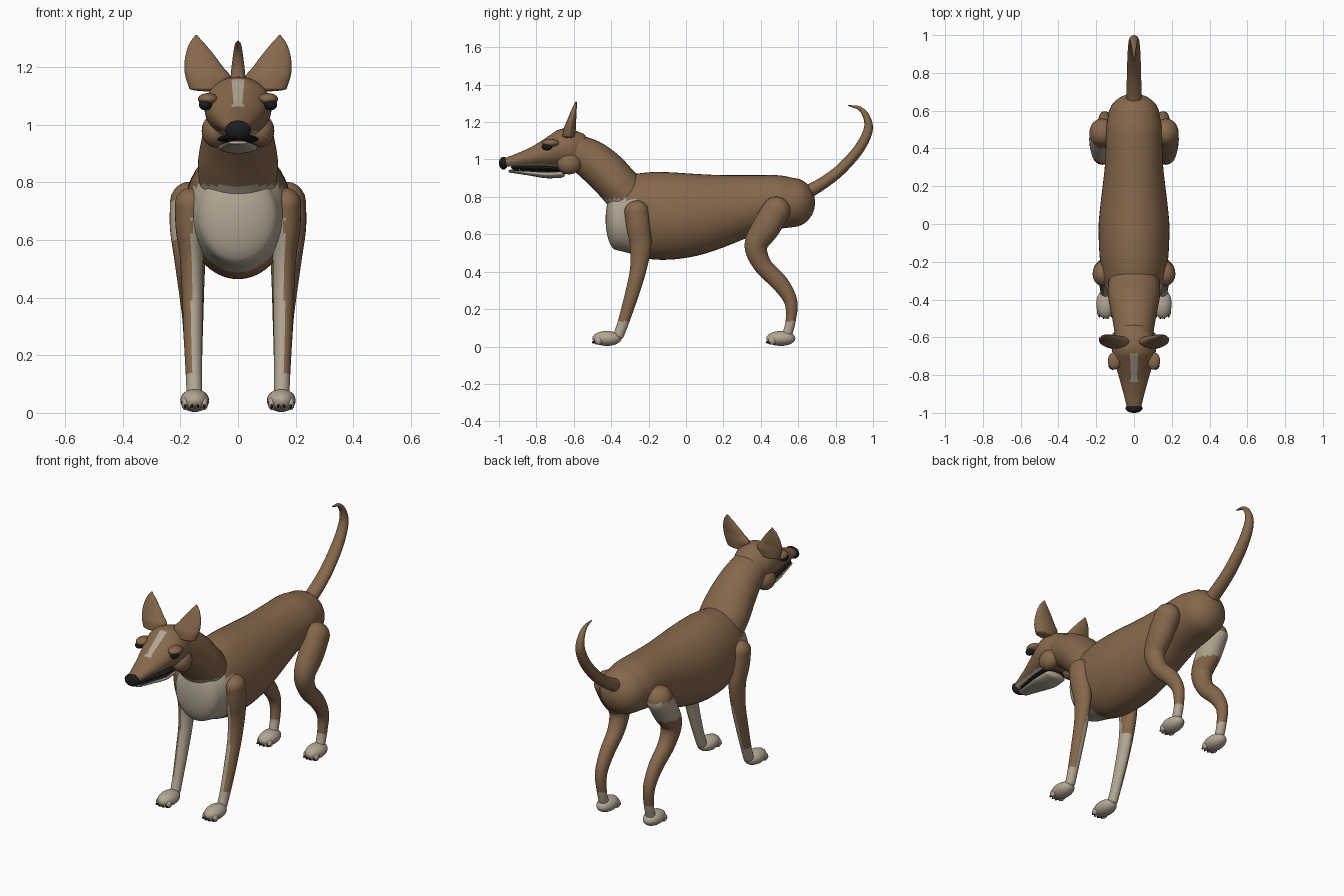
import bpy, bmesh, math
from mathutils import Vector, Matrix

cube = bpy.data.objects.get("Cube")
if cube:
    bpy.data.objects.remove(cube, do_unlink=True)


def material(name, r, g, b):
    m = bpy.data.materials.new(name)
    m.use_nodes = True
    m.diffuse_color = (r, g, b, 1)
    bsdf = m.node_tree.nodes["Principled BSDF"]
    bsdf.inputs["Base Color"].default_value = (r, g, b, 1)
    bsdf.inputs["Roughness"].default_value = 0.8
    return m


BROWN = material("brown fur", 0.24, 0.138, 0.072)
CREAM = material("cream fur", 0.45, 0.385, 0.295)
BLACK = material("black", 0.012, 0.012, 0.013)
X, Y, Z = Vector((1, 0, 0)), Vector((0, 1, 0)), Vector((0, 0, 1))


def finish(name, bm, mats, rule=None):
    """Turn a bmesh into a smooth object; rule picks the second material."""
    bmesh.ops.recalc_face_normals(bm, faces=bm.faces)
    for f in bm.faces:
        f.smooth = True
        if rule and rule(f.calc_center_median(), f.normal):
            f.material_index = 1
    mesh = bpy.data.meshes.new(name)
    bm.to_mesh(mesh)
    bm.free()
    for m in mats:
        mesh.materials.append(m)
    obj = bpy.data.objects.new(name, mesh)
    bpy.context.collection.objects.link(obj)
    return obj


def spline(pts, steps):
    """Resample rows of numbers with a Catmull-Rom curve."""
    rows = [Vector(p) for p in pts]
    rows = [2 * rows[0] - rows[1]] + rows + [2 * rows[-1] - rows[-2]]
    out = []
    for a, b, c, d in zip(rows, rows[1:], rows[2:], rows[3:]):
        for i in range(steps):
            t = i / steps
            out.append(0.5 * (2 * b + (c - a) * t + (2 * a - 5 * b + 4 * c - d) * t * t
                              + (3 * b - a - 3 * c + d) * t ** 3))
    return out + [rows[-2]]


def loft(name, pts, caps, mats, rule=None, flat=None, segs=32, steps=8):
    """Skin ellipses (x, y, z, half width, half depth) with domed ends."""
    rows = spline(pts, steps)
    rings = []
    for i, r in enumerate(rows):
        c = Vector(r[:3])
        ahead, back = rows[min(i + 1, len(rows) - 1)], rows[max(i - 1, 0)]
        t = flat or (Vector(ahead[:3]) - Vector(back[:3])).normalized()
        rings.append((c, t, r[3], r[4]))

    def dome(ring, depth):
        c, t, a, b = ring
        angles = [math.radians(k) for k in (15, 30, 45, 60, 73, 84)]
        return [(c + t * depth * math.sin(k), t, a * math.cos(k), b * math.cos(k)) for k in angles]

    rings = dome(rings[0], -caps[0])[::-1] + rings + dome(rings[-1], caps[1])
    bm = bmesh.new()
    loops = []
    for c, t, a, b in rings:
        u = (X - t * X.dot(t)).normalized()
        v = t.cross(u)
        loops.append([bm.verts.new(c + u * a * math.cos(k) + v * b * math.sin(k))
                      for k in (2 * math.pi * j / segs for j in range(segs))])
    for p, q in zip(loops, loops[1:]):
        for j in range(segs):
            k = (j + 1) % segs
            bm.faces.new((p[j], p[k], q[k], q[j]))
    bm.faces.new(loops[0])
    bm.faces.new(loops[-1])
    return finish(name, bm, mats, rule)


def ball(name, center, size, mat, segs=24):
    bm = bmesh.new()
    bmesh.ops.create_uvsphere(bm, u_segments=segs, v_segments=segs // 2, radius=1,
                              matrix=Matrix.Translation(center) @ Matrix.Diagonal((*size, 1)))
    return finish(name, bm, [mat])


def mid(rows):
    return [(0, *r) for r in rows]


def side(rows, s):
    return [(s * r[0], *r[1:]) for r in rows]


FUR = [BROWN, CREAM]

# Torso with a cream chest
loft("torso", mid([(-.37, .68, .138, .165), (-.3, .705, .162, .207), (-.2, .70, .179, .231),
                   (-.1, .698, .186, .234), (0, .70, .187, .226), (.1, .708, .178, .212),
                   (.2, .723, .166, .193), (.3, .743, .155, .173), (.4, .763, .15, .153),
                   (.5, .772, .148, .143), (.57, .77, .137, .132)]),
     (.06, .12), FUR, lambda c, n: c.y < -.26 and c.z < .79, flat=Y, segs=48)

# Neck
loft("neck", mid([(-.27, .76, .13, .12), (-.36, .86, .139, .112), (-.43, .935, .128, .112),
                  (-.51, 1.0, .113, .106), (-.6, 1.05, .1, .09)]),
     (.06, .04), FUR, lambda c, n: c.z < .79, segs=48)

# Head with a cream blaze and cream upper lip
loft("head", mid([(-.56, 1.05, .09, .092), (-.62, 1.056, .113, .108), (-.68, 1.056, .115, .104),
                  (-.74, 1.04, .1, .082), (-.82, 1.016, .077, .055), (-.9, .998, .055, .036),
                  (-.96, .987, .04, .024)]),
     (-.04, -.02), FUR,
     lambda c, n: (abs(c.x) < .0185 and -.835 < c.y < -.685 and n.z > .3)
     or (c.y < -.66 and c.z < .979), flat=Y, segs=64, steps=10)

# Jaw, mouth and nose
loft("lower_jaw", mid([(-.67, .924, .066, .022), (-.75, .921, .068, .021),
                       (-.85, .930, .05, .014), (-.93, .937, .033, .009)]),
     (-.025, -.02), [CREAM, BLACK], lambda c, n: n.z > .8, flat=Y)
loft("mouth", mid([(-.66, .948, .072, .012), (-.75, .952, .068, .014),
                   (-.85, .955, .049, .012), (-.92, .957, .034, .01)]),
     (-.01, -.015), [BLACK], flat=Y)
ball("nose", (0, -.976, .98), (.045, .024, .034), BLACK)

# Tail
loft("tail", mid([(.62, .81, .04, .038), (.72, .866, .039, .033), (.82, .94, .037, .03),
                  (.92, 1.05, .033, .028), (.972, 1.15, .027, .025), (.968, 1.22, .02, .019),
                  (.93, 1.272, .012, .011), (.87, 1.288, .003, .003)]),
     (.02, .004), [BROWN])


def front_leg_cream(c, n):
    inner = abs(c.x) < .161 and c.z < .68 and (c.y < -.25 or c.z < .42)
    return inner or c.z < .135


def hind_leg_cream(c, n):
    return c.z < .135 or (c.x < 0 and .6 < c.z < .735)


def paw(name, s, y):
    ball(name, (s * .15, y, .043), (.05, .078, .04), CREAM)
    for i in range(4):
        x = s * .15 + (i - 1.5) * .022
        tip = y - .068 + abs(i - 1.5) * .008
        ball(name + "_toe", (x, tip + .012, .032), (.013, .022, .022), CREAM, 12)
        ball(name + "_claw", (x, tip - .008, .023), (.005, .009, .007), BLACK, 8)


for s, label in ((1, "left_"), (-1, "right_")):
    # Legs and paws
    loft(label + "front_leg",
         side([(.165, -.265, .725, .054, .064), (.166, -.255, .64, .05, .063),
               (.161, -.243, .54, .041, .057), (.158, -.256, .41, .036, .044),
               (.156, -.295, .26, .032, .036), (.153, -.335, .13, .028, .03),
               (.151, -.36, .06, .027, .028)], s),
         (.055, .02), FUR, front_leg_cream, steps=10)
    loft(label + "hind_leg",
         side([(.168, .485, .73, .068, .075), (.17, .43, .64, .066, .075),
               (.167, .375, .54, .055, .062), (.162, .41, .435, .045, .049),
               (.157, .505, .335, .037, .045), (.155, .56, .24, .032, .035),
               (.152, .56, .14, .027, .027), (.151, .54, .06, .026, .026)], s),
         (.07, .02), FUR, hind_leg_cream, steps=10)
    paw(label + "front_paw", s, -.423)
    paw(label + "hind_paw", s, .507)

    # Face details
    ball(label + "cheek", (s * .078, -.625, .978), (.048, .065, .058), BROWN)
    ball(label + "eye", (s * .113, -.744, 1.069), (.023, .028, .02), BLACK)
    ball(label + "brow", (s * .104, -.725, 1.088), (.035, .046, .021), BROWN)

    # Tapered upright ear
    loft(label + "ear",
         side([(.105, -.627, 1.125, .064, .033), (.104, -.622, 1.165, .078, .033),
               (.119, -.614, 1.2, .067, .026), (.132, -.604, 1.24, .05, .019),
               (.142, -.595, 1.28, .027, .011), (.145, -.588, 1.307, .005, .004)], s),
         (.01, .004), [BROWN], flat=Z)
